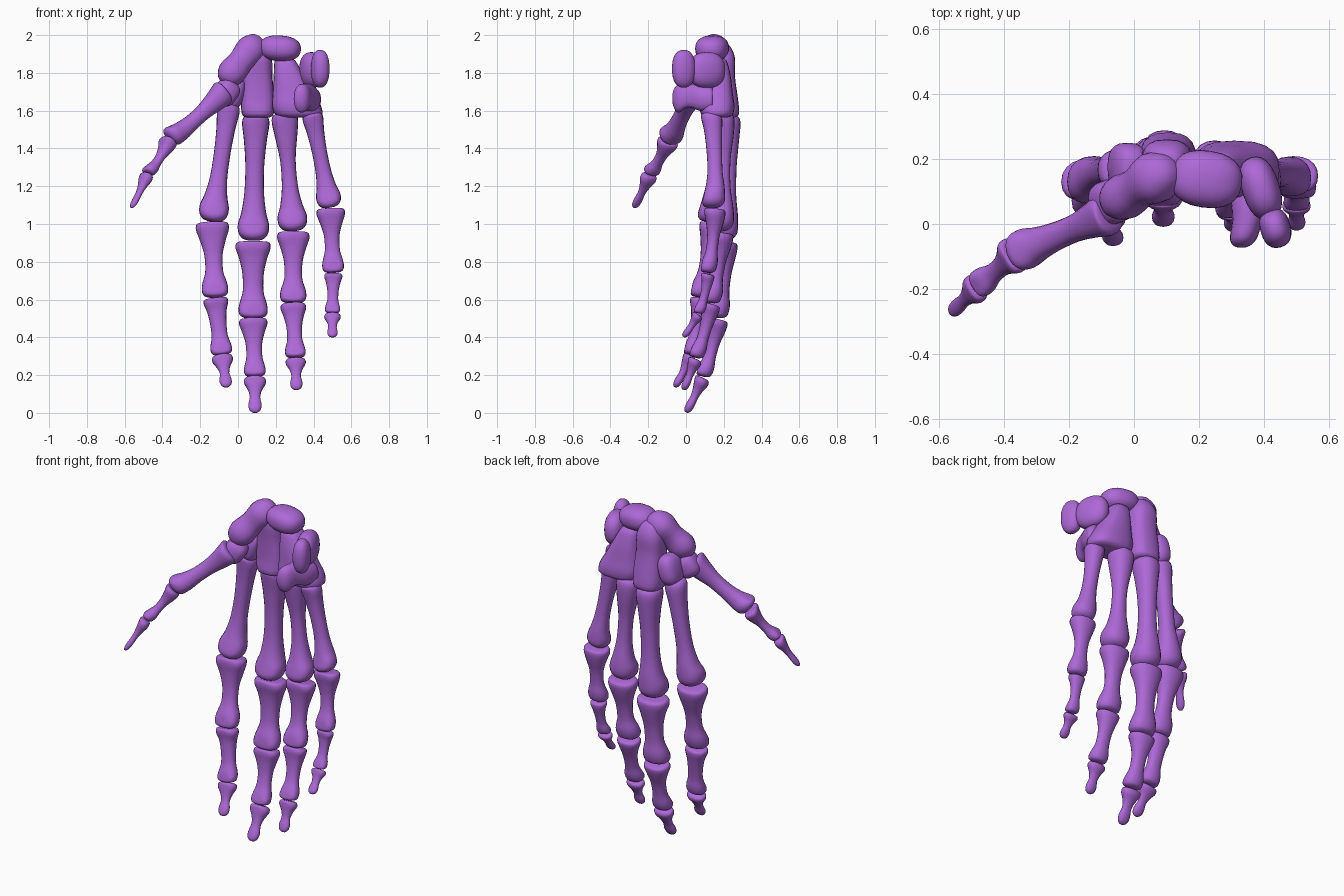
import bpy, bmesh, math
from mathutils import Vector, Euler

if "Cube" in bpy.data.objects:
    bpy.data.objects.remove(bpy.data.objects["Cube"])

mat = bpy.data.materials.new("purple")
mat.diffuse_color = (0.42, 0.14, 0.68, 1)
mat.use_nodes = True
mat.node_tree.nodes["Principled BSDF"].inputs["Base Color"].default_value = mat.diffuse_color
SIDES = 20


def finish(name, bm):
    bmesh.ops.recalc_face_normals(bm, faces=bm.faces)
    me = bpy.data.meshes.new(name)
    bm.to_mesh(me)
    bm.free()
    me.polygons.foreach_set("use_smooth", [True] * len(me.polygons))
    me.materials.append(mat)
    ob = bpy.data.objects.new(name, me)
    bpy.context.collection.objects.link(ob)
    return ob


def smooth_rows(rows, steps=3):
    # Catmull-Rom interpolation between profile rows
    out = []
    for i in range(len(rows) - 1):
        p0, p1, p2, p3 = (rows[max(0, min(len(rows) - 1, i + k))] for k in (-1, 0, 1, 2))
        for s in range(steps):
            u = s / steps
            out.append([0.5 * (2 * b + (c - a) * u + (2 * a - 5 * b + 4 * c - d) * u * u
                               + (3 * b - a - 3 * c + d) * u ** 3)
                        for a, b, c, d in zip(p0, p1, p2, p3)])
    return out + [list(rows[-1])]


def loft(name, a, b, W, D, rows, power=0.9, bow=0):
    # rows: (t, full width, full depth, depth offset, groove on the palm side)
    a, b = Vector(a), Vector(b)
    bm = bmesh.new()
    rings = []
    for t, w, d, off, g in smooth_rows(rows):
        c = a.lerp(b, t) + D * (off + bow * 4 * t * (1 - t))
        ring = []
        for k in range(SIDES):
            ang = 2 * math.pi * k / SIDES
            u, v = (math.copysign(abs(f) ** power, f) for f in (math.cos(ang), math.sin(ang)))
            v += g * max(0, -v) ** 4
            ring.append(bm.verts.new(c + W * (u * w / 2) + D * (v * d / 2)))
        rings.append(ring)
    for r, s in zip(rings, rings[1:]):
        for k in range(SIDES):
            n = (k + 1) % SIDES
            bm.faces.new((r[k], r[n], s[n], s[k]))
    bm.faces.new(rings[0])
    bm.faces.new(rings[-1])
    return finish(name, bm)


def blob(name, centre, radii, rot=(0, 0, 0), power=0.85):
    # rounded-box pebble for the small wrist bones
    bm = bmesh.new()
    bmesh.ops.create_uvsphere(bm, u_segments=24, v_segments=16, radius=1)
    R = Euler([math.radians(r) for r in rot]).to_matrix()
    for v in bm.verts:
        p = Vector([math.copysign(abs(f) ** power, f) * r for f, r in zip(v.co, radii)])
        v.co = R @ p + Vector(centre)
    return finish(name, bm)


def bone(name, kind, a, b, widths, side=(1, 0, 0)):
    a, b = Vector(a), Vector(b)
    T = (b - a).normalized()
    W = Vector(side)
    W = (W - T * W.dot(T)).normalized()
    D = W.cross(T)
    a, b = a + T * 0.004, b - T * 0.003
    w0, wm, w1 = widths
    if kind == "metacarpal":
        rows = [(0, .55 * w0, .6 * w0, 0, 0), (.015, .88 * w0, .95 * w0, 0, 0),
                (.07, w0, 1.05 * w0, 0, .1), (.2, .84 * w0, .9 * w0, 0, .1),
                (.4, wm, wm * 1.02, 0, 0), (.62, wm * 1.04, wm, 0, 0),
                (.78, .5 * (wm + w1), .48 * (wm + w1), 0, 0),
                (.87, w1, .95 * w1, -.06 * w1, .18), (.94, .96 * w1, .98 * w1, -.08 * w1, .15),
                (.985, .7 * w1, .7 * w1, -.06 * w1, 0), (1, .35 * w1, .35 * w1, -.04 * w1, 0)]
        bow = .012
    elif kind == "phalanx":
        rows = [(0, .7 * w0, .5 * w0, 0, 0), (.015, .95 * w0, .76 * w0, 0, .1),
                (.09, w0, .82 * w0, -.02 * w0, .2), (.22, .8 * w0, .66 * w0, 0, .12),
                (.42, wm * 1.03, .82 * wm, 0, 0), (.65, wm, .78 * wm, 0, 0),
                (.8, .92 * w1, .74 * w1, -.02 * w1, .1), (.9, w1, .84 * w1, -.06 * w1, .3),
                (.97, .9 * w1, .74 * w1, -.06 * w1, .25), (1, .6 * w1, .4 * w1, -.05 * w1, 0)]
        bow = .01
    else:
        rows = [(0, .7 * w0, .45 * w0, 0, 0), (.04, .97 * w0, .68 * w0, 0, 0),
                (.16, w0, .7 * w0, 0, .1), (.34, .66 * w0, .48 * w0, 0, 0),
                (.55, wm, .75 * wm, 0, 0), (.76, w1, .65 * w1, 0, 0),
                (.92, .85 * w1, .55 * w1, 0, 0), (1, .35 * w1, .25 * w1, 0, 0)]
        bow = .004
    return loft(name, a, b, W, D, rows, bow=bow)


# Fingers: joint positions from wrist to tip, then widths (base, waist, head) per bone
fingers = {
    "index": ([(-.045, .165, 1.64), (-.137, .135, 1.01), (-.12, .068, .61), (-.085, .025, .305), (-.06, -.06, .135)],
              [(.12, .088, .155), (.175, .095, .14), (.13, .085, .115), (.11, .05, .065)]),
    "middle": ([(.095, .21, 1.58), (.08, .2, .91), (.08, .165, .5), (.09, .09, .19), (.09, 0, 0)],
               [(.145, .1, .165), (.185, .11, .155), (.15, .085, .115), (.115, .055, .07)]),
    "ring": ([(.245, .18, 1.59), (.293, .185, .96), (.292, .13, .58), (.305, .05, .29), (.31, -.015, .12)],
             [(.14, .082, .155), (.17, .095, .14), (.135, .08, .11), (.105, .05, .065)]),
    "little": ([(.39, .13, 1.59), (.49, .15, 1.085), (.505, .115, .74), (.5, .065, .525), (.5, -.015, .4)],
               [(.11, .08, .13), (.15, .08, .115), (.095, .058, .08), (.085, .045, .055)]),
}
parts = [("metacarpal", "metacarpal"), ("proximal_phalanx", "phalanx"),
         ("middle_phalanx", "phalanx"), ("distal_phalanx", "tip")]
for f, (joints, widths) in fingers.items():
    for (label, kind), a, b, w in zip(parts, joints, joints[1:], widths):
        bone(f"{f}_{label}", kind, a, b, w)

# Thumb
thumb = [(-.07, .035, 1.71), (-.365, -.09, 1.445), (-.48, -.19, 1.265), (-.565, -.275, 1.085)]
for (label, kind), a, b, w in zip([parts[0], parts[1], parts[3]], thumb, thumb[1:],
                                  [(.13, .085, .125), (.115, .062, .088), (.09, .042, .048)]):
    bone("thumb_" + label, kind, a, b, w, side=(.5, -.75, .2))

# Wrist bones
X, Y, Z = Vector((1, 0, 0)), Vector((0, 1, 0)), Vector((0, 0, 1))
loft("capitate", (.1, .175, 1.96), (.105, .195, 1.565), X, Y,
     [(0, .04, .05, 0, 0), (.04, .1, .11, 0, 0), (.2, .155, .16, 0, 0), (.45, .16, .15, 0, 0),
      (.75, .175, .17, 0, .1), (.95, .17, .175, 0, 0), (1, .13, .13, 0, 0)], power=.75)
loft("hamate", (.245, .16, 1.88), (.325, .165, 1.565), X, Y,
     [(0, .05, .05, 0, 0), (.05, .11, .11, 0, 0), (.3, .16, .15, 0, 0), (.6, .22, .17, 0, 0),
      (.8, .26, .185, 0, 0), (.95, .25, .17, 0, 0), (1, .18, .12, 0, 0)], power=.75)
loft("hamate_hook", (.38, .14, 1.66), (.33, -.072, 1.665), X, Z,
     [(0, .12, .13, 0, 0), (.3, .13, .16, 0, .2), (.6, .095, .14, .01, .2),
      (.85, .085, .15, 0, 0), (.96, .06, .1, 0, 0), (1, .025, .04, 0, 0)])
axis = Vector((.18, .12, .23)).normalized()
side = Vector((.7, .1, -.6))
side = (side - axis * side.dot(axis)).normalized()
loft("scaphoid", (-.075, .055, 1.75), (.115, .175, 1.985), side, side.cross(axis),
     [(0, .03, .03, 0, 0), (.05, .1, .09, 0, 0), (.22, .15, .14, 0, 0), (.48, .135, .125, 0, 0),
      (.75, .155, .16, 0, 0), (.94, .1, .1, 0, 0), (1, .03, .03, 0, 0)])
blob("lunate", (.222, .138, 1.93), (.112, .088, .068), (0, 4, -8))
blob("triquetrum", (.39, .11, 1.815), (.058, .1, .095), (0, 0, 18))
blob("pisiform", (.435, -.012, 1.822), (.047, .062, .1), (0, 0, 15))
blob("trapezium", (-.065, .07, 1.695), (.062, .07, .07), (0, 35, 20), .7)
blob("trapezoid", (-.02, .175, 1.695), (.055, .075, .09), (0, 15, 0), .75)
